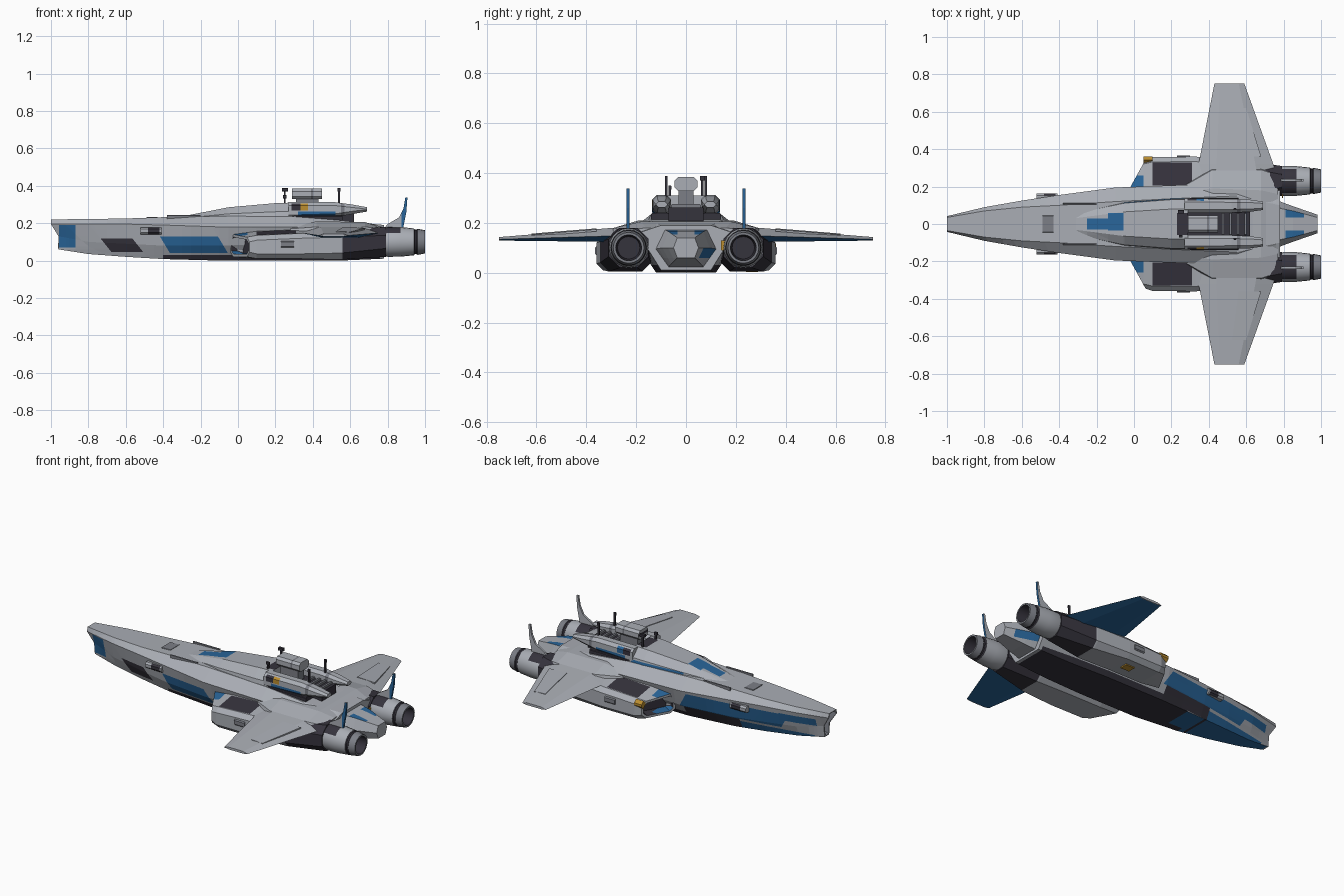
import bpy, bmesh, math
from mathutils import Vector

cube = bpy.data.objects.get("Cube")
if cube:
    bpy.data.objects.remove(cube, do_unlink=True)


def material(name, r, g, b):
    m = bpy.data.materials.new(name)
    m.use_nodes = True
    m.diffuse_color = (r, g, b, 1)
    m.node_tree.nodes["Principled BSDF"].inputs["Base Color"].default_value = (r, g, b, 1)
    return m


MATS = [material("hull_grey", .40, .42, .46), material("marking_blue", .022, .13, .32),
        material("dark_panel", .036, .033, .046), material("signal_yellow", .50, .27, .03),
        material("trim_grey", .20, .21, .24)]
GREY, BLUE, DARK, YELLOW, TRIM = range(5)
RIGHT, LEFT, UP, DOWN = (0, -1, 0), (0, 1, 0), (0, 0, 1), (0, 0, -1)
FORWARD, BACK = (-1, 0, 0), (1, 0, 0)


def finish(name, bm, mat, mirror=False):
    bmesh.ops.recalc_face_normals(bm, faces=bm.faces)
    me = bpy.data.meshes.new(name)
    for m in MATS:
        me.materials.append(m)
    for f in bm.faces:
        f.material_index = mat
    bm.to_mesh(me)
    bm.free()
    ob = bpy.data.objects.new(name, me)
    bpy.context.collection.objects.link(ob)
    if mirror:
        mod = ob.modifiers.new("mirror", "MIRROR")
        mod.use_axis = (False, True, False)
    return ob


def loft(name, rings, mat=GREY, mirror=False):
    """Skin a list of point rings and cap both ends."""
    bm = bmesh.new()
    vs = [[bm.verts.new(p) for p in ring] for ring in rings]
    n = len(rings[0])
    for a, b in zip(vs, vs[1:]):
        for i in range(n):
            bm.faces.new((a[i], a[(i + 1) % n], b[(i + 1) % n], b[i]))
    bm.faces.new(vs[0])
    bm.faces.new(vs[-1])
    return finish(name, bm, mat, mirror)


def symmetric(x, pairs):
    """Ring across the centre plane from (half width, height) pairs."""
    return [(x, w, z) for w, z in pairs] + [(x, -w, z) for w, z in reversed(pairs)]


def octagon(x, y0, y1, z0, z1, c=.026, shear=0, drop=0):
    """Chamfered box ring; shear slants its plane, drop lowers its outer top."""
    pts = [(y0 + c, z0), (y1 - c, z0), (y1, z0 + c), (y1, z1 - c - drop),
           (y1 - c, z1 - drop), (y0 + c, z1), (y0, z1 - c), (y0, z0 + c)]
    return [(x + shear * (y - y0), y, z) for y, z in pts]


def box(name, x, y, z, mat=GREY, mirror=False, c=.004):
    return loft(name, [octagon(a, *y, *z, c) for a in x], mat, mirror)


def paint(ob, mat, x=None, y=None, z=None, slant=0, facing=None):
    """Cut the faces along the bounds and colour those inside."""
    bm = bmesh.new()
    bm.from_mesh(ob.data)
    dirs = [Vector((1, 0, slant)), Vector((0, 1, 0)), Vector((0, 0, 1))]
    limits = [(d, b) for d, b in zip(dirs, (x, y, z)) if b]
    for d, bounds in limits:
        for v in bounds:
            bmesh.ops.bisect_plane(bm, geom=bm.verts[:] + bm.edges[:] + bm.faces[:],
                                   plane_co=d * (v / d.length_squared), plane_no=d, dist=1e-5)
    bm.normal_update()
    for f in bm.faces:
        c = f.calc_center_median()
        if all(b[0] < c.dot(d) < b[1] for d, b in limits):
            if facing is None or f.normal.dot(Vector(facing)) > .4:
                f.material_index = mat
    bm.to_mesh(ob.data)
    bm.free()


def hollow(ob, direction, rim, depth, mat):
    """Sink the end cap that looks along a direction."""
    bm = bmesh.new()
    bm.from_mesh(ob.data)
    bm.normal_update()
    cap = max(bm.faces, key=lambda f: f.normal.dot(Vector(direction)))
    bmesh.ops.inset_individual(bm, faces=[cap], thickness=rim)
    walls = bmesh.ops.inset_individual(bm, faces=[cap], thickness=.003, depth=-depth)["faces"]
    for f in walls + [cap]:
        f.material_index = mat
    bm.to_mesh(ob.data)
    bm.free()


# Main hull: keel, chine, deck edge and deck
hull_sections = [
    (-1.0, (.022, .06), (.03, .13), (.042, .195), (.035, .22)),
    (-.8, (.045, .035), (.068, .10), (.09, .195), (.07, .222)),
    (-.6, (.075, .02), (.105, .09), (.125, .195), (.09, .225)),
    (-.4, (.10, .008), (.135, .08), (.155, .19), (.10, .232)),
    (-.1, (.12, 0), (.17, .08), (.195, .18), (.12, .238)),
    (.3, (.12, 0), (.18, .09), (.21, .18), (.14, .235)),
    (.55, (.11, 0), (.17, .09), (.21, .17), (.15, .215)),
    (.78, (.10, .01), (.15, .09), (.19, .16), (.10, .19))]
hull = loft("main_hull", [symmetric(s[0], s[1:]) for s in hull_sections])
for v in hull.data.vertices:
    if v.co.x < -.99 and v.co.z < .15:
        v.co.x = -.96
hollow(hull, FORWARD, .008, .03, TRIM)
paint(hull, BLUE, x=(-.95, -.25), z=(-.1, .06), facing=(0, 0, -.5))
paint(hull, DARK, x=(-.3, .76), z=(-.1, .03), facing=DOWN)
paint(hull, DARK, x=(-.4, -.05), y=(-.2, -.06), z=(-.1, .03))
# Right side markings
paint(hull, BLUE, x=(-.958, -.87), z=(.07, .19), facing=RIGHT)
paint(hull, DARK, x=(-.64, -.47), z=(.045, .118), slant=.8, facing=RIGHT)
paint(hull, BLUE, x=(-.34, -.03), z=(.04, .13), slant=.6, facing=RIGHT)
# Left side markings
paint(hull, BLUE, x=(-.9, -.45), z=(.01, .06), facing=(0, .6, -.6))
paint(hull, DARK, x=(-.45, -.1), z=(.01, .075), facing=(0, .6, -.6))
paint(hull, BLUE, x=(-.66, -.03), z=(.075, .165), slant=.6, facing=LEFT)
paint(hull, BLUE, x=(-.92, -.7), z=(.125, .17), facing=LEFT)

# Tapering tail between the engines
tail = loft("tail_block", [
    symmetric(.7, [(.08, .01), (.15, .09), (.10, .18)]),
    symmetric(.85, [(.06, .035), (.095, .1), (.07, .165)]),
    symmetric(.98, [(.035, .06), (.05, .1), (.035, .14)])])
for side in ((.035, .12), (-.12, -.035)):
    paint(tail, BLUE, x=(.81, .91), y=side, facing=UP)
paint(tail, BLUE, x=(.78, .92), y=(.04, .15), z=(.06, .1), facing=(0, .6, -.6))

# Shoulders blending the wings into the deck
loft("wing_shoulder", [
    symmetric(.28, [(.22, .13), (.21, .17), (.17, .18)]),
    symmetric(.42, [(.31, .13), (.29, .18), (.19, .21)]),
    symmetric(.68, [(.31, .13), (.29, .18), (.18, .205)]),
    symmetric(.77, [(.28, .13), (.26, .17), (.16, .18)])])

# Wings with blue undersides and raised flap panels
wing = loft("wing", [
    [(a, y, m), (a + .12 * k, y, t), (b - .12 * k, y, t), (b, y, m), (b - .12 * k, y, u), (a + .12 * k, y, u)]
    for y, a, b, u, m, t, k in [(.17, .32, .79, .12, .15, .19, 1),
                                (.32, .345, .745, .124, .147, .178, .8),
                                (.75, .43, .59, .129, .134, .143, .25)]], mirror=True)
paint(wing, BLUE, y=(.2, .745), facing=DOWN)
loft("wing_flap", [
    [(a, y, z), (b, y, z - .004), (b, y, z - .012), (a, y, z - .012)]
    for y, a, b, z in [(.36, .56, .68, .178), (.62, .525, .60, .157)]], mirror=True)

# Engine nacelles with slanted intakes and outward sloping roofs
nacelle = loft("engine_nacelle", [
    octagon(-.04, .16, .345, .02, .14, .025, .55, .015),
    octagon(.1, .15, .358, .01, .16, drop=.025),
    octagon(.33, .15, .36, .01, .17, drop=.025),
    octagon(.55, .14, .345, .005, .175, .035, drop=.015),
    octagon(.79, .15, .31, .02, .18, .045)], mirror=True)
hollow(nacelle, FORWARD, .015, .06, DARK)
paint(nacelle, DARK, x=(.1, .31), y=(.205, .328), facing=UP)
paint(nacelle, DARK, x=(.56, .8))
paint(nacelle, BLUE, x=(-.04, .05), y=(.16, .26), facing=UP)
box("intake_marking", (.05, .1), (.325, .361), (.085, .135), YELLOW, c=.018)
box("belly_marking", (.24, .30), (.24, .29), (.003, .01), YELLOW, c=.001)
box("exhaust_marking", (.79, .797), (.14, .17), (.09, .13), YELLOW, c=.002)

# Round exhaust nozzles
profile = [(.76, .07), (.8, .08), (.87, .079), (.94, .072), (.945, .066), (.955, .066),
           (.96, .07), (1.0, .062), (1.0, .052), (.9, .045), (.9, .01)]
turn = [math.tau * i / 20 for i in range(20)]
nozzle = loft("exhaust_nozzle", [
    [(x, .23 + r * math.cos(a), .1 + r * math.sin(a)) for a in turn] for x, r in profile], mirror=True)
for f in nozzle.data.polygons:
    c = f.center
    inside = math.hypot(c.y - .23, c.z - .1) < .052
    if inside or c.x < .88 and c.z > .15 or .94 < c.x < .96:
        f.material_index = DARK
    elif c.x > .96:
        f.material_index = TRIM
bpy.context.view_layer.objects.active = nozzle
nozzle.select_set(True)
bpy.ops.object.shade_smooth_by_angle(angle=math.radians(35))
nozzle.select_set(False)

# Swept tail fins with a blue trailing edge and right face tip
outline = [(.77, .16), (.80, .195), (.86, .23), (.885, .28), (.895, .338), (.906, .338), (.90, .26), (.88, .16)]
for name, y in (("left_tail_fin", .233), ("right_tail_fin", -.233)):
    fin = loft(name, [[(x, y + d, z) for x, z in outline] for d in (-.0065, .0065)])
    paint(fin, BLUE, z=(.285, .36), facing=RIGHT)
    paint(fin, BLUE, x=(.875, .95), z=(.18, .285), facing=RIGHT)
    paint(fin, BLUE, facing=BACK)

# Raised upper deck
deck = loft("upper_deck", [
    symmetric(x, [(w, .215), (w * .93, .215 + h * .5), (t, .215 + h)])
    for x, w, t, h in [(-.32, .06, .03, .017), (-.05, .12, .065, .07),
                       (.2, .14, .08, .092), (.29, .14, .08, .095)]])
paint(deck, BLUE, x=(-.14, -.055), y=(-.035, .058), facing=UP)
paint(deck, BLUE, x=(-.25, -.14), y=(-.03, .03), facing=UP)
paint(deck, BLUE, x=(-.06, .28), z=(.222, .25), facing=LEFT)
paint(deck, DARK, x=(.23, .3), y=(-.06, .06), facing=UP)

# Twin rear booms with a dark trench between them
for side, name, facing in ((1, "left_rear_boom", LEFT), (-1, "right_rear_boom", RIGHT)):
    rings = [octagon(.27, .06, .136, .225, .312, .018), octagon(.52, .06, .134, .232, .312, .018),
             octagon(.62, .065, .13, .25, .298, .015), octagon(.69, .075, .12, .262, .285, .01)]
    boom = loft(name, [[(x, side * y, z) for x, y, z in ring] for ring in rings])
    paint(boom, BLUE, x=(.32, .52), z=(.235, .262), facing=facing)
    paint(boom, DARK, x=(.285, .335), z=(.268, .305), facing=facing)
    paint(boom, YELLOW if side < 0 else BLUE, x=(.335, .375), z=(.268, .305), facing=facing)
    paint(boom, TRIM, x=(.55, .57))
box("trench_floor", (.28, .62), (-.07, .07), (.2, .262), DARK)
box("trench_base", (.3, .56), (-.14, .14), (.19, .24), DARK)
for i in range(4):
    x = .47 + .04 * i
    box("trench_rib", (x, x + .012), (-.06, .06), (.255, .275), TRIM)

# Bridge on its pedestal
box("bridge_pedestal", (.31, .43), (-.03, .03), (.25, .34), TRIM)
bridge = box("bridge", (.29, .45), (-.046, .046), (.328, .384), c=.014)
paint(bridge, DARK, x=(.2, .4), z=(.352, .366), facing=FORWARD)
paint(bridge, TRIM, x=(.39, .4))

# Masts with sensor heads
for x, y, w in [(.25, .065, .016), (.25, -.065, .01), (.54, -.08, .007), (.54, .08, .007)]:
    top = .388 if w != .01 else .35
    box("mast", (x - .005, x + .005), (y - .005, y + .005), (.28, top), DARK, c=.001)
    box("mast_head", (x - w, x + w), (y - w * .6, y + w * .6), (top - .018, top), DARK, c=.002)

# Deck plates and small fittings
box("nose_hatch", (-.49, -.43), (-.045, .045), (.22, .233), TRIM, c=.002)
sponson = box("side_sponson", (-.52, -.41), (.12, .162), (.14, .178), mirror=True, c=.01)
paint(sponson, DARK, x=(-.48, -.42), facing=LEFT)
box("hull_rail", (-.38, -.2), (.105, .113), (.215, .243), TRIM, True, .001)
box("nacelle_turret", (.23, .30), (.34, .366), (.07, .105), TRIM, True, .006)
